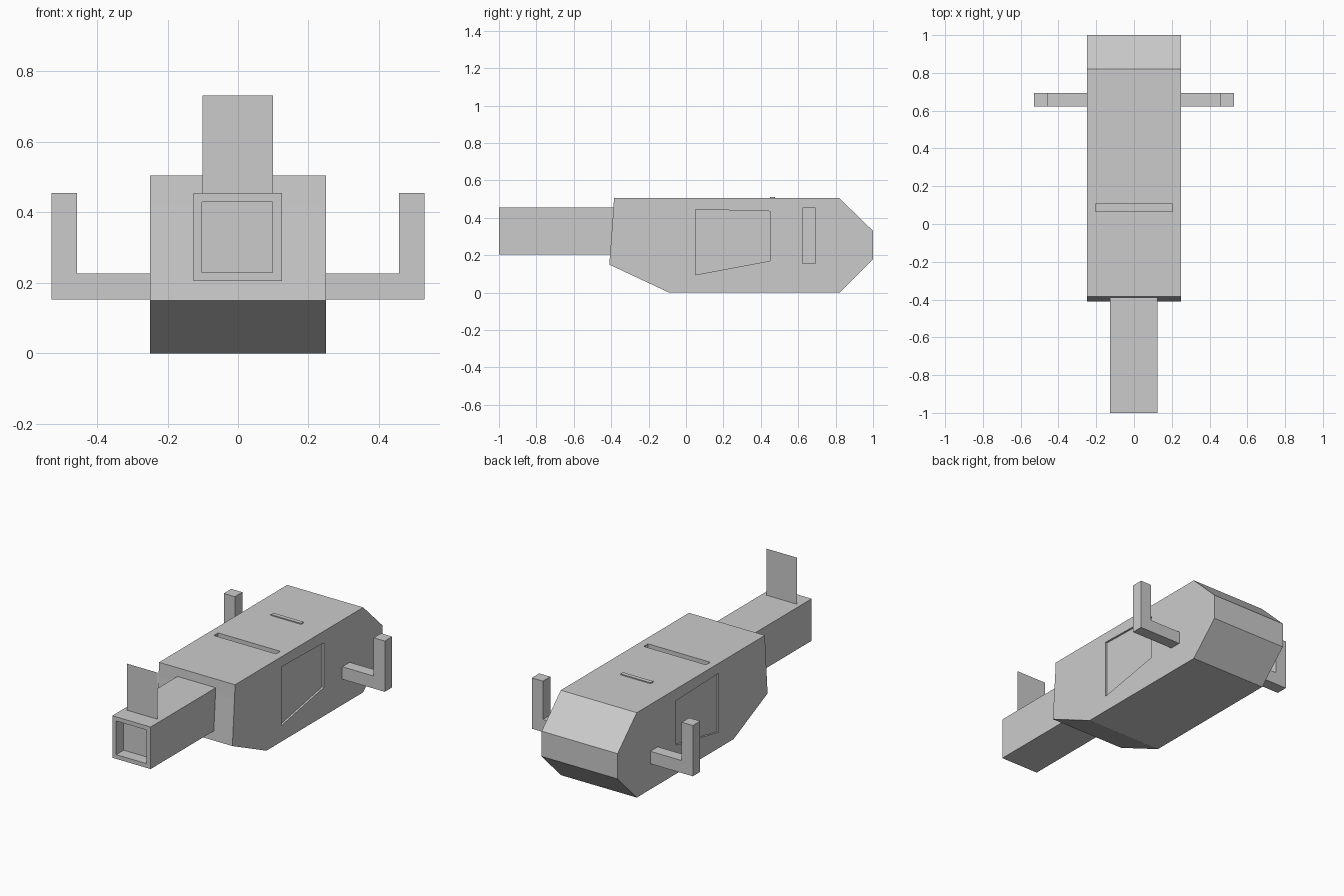
import bpy
from mathutils import Vector

if "Cube" in bpy.data.objects:
    bpy.data.objects.remove(bpy.data.objects["Cube"])


def prism(name, profile, axis, lo, hi):
    """Extrude a 2D profile along x (profile in y,z) or y (profile in x,z)."""
    def point(p, d):
        return (d, p[0], p[1]) if axis == "x" else (p[0], d, p[1])
    n = len(profile)
    verts = [point(p, lo) for p in profile] + [point(p, hi) for p in profile]
    faces = [tuple(range(n)), tuple(range(2 * n - 1, n - 1, -1))]
    faces += [(i, i + n, (i + 1) % n + n, (i + 1) % n) for i in range(n)]
    mesh = bpy.data.meshes.new(name)
    mesh.from_pydata(verts, [], faces)
    obj = bpy.data.objects.new(name, mesh)
    bpy.context.collection.objects.link(obj)
    # consistent outward normals
    bpy.context.view_layer.objects.active = obj
    bpy.ops.object.mode_set(mode="EDIT")
    bpy.ops.mesh.select_all(action="SELECT")
    bpy.ops.mesh.normals_make_consistent(inside=False)
    bpy.ops.object.mode_set(mode="OBJECT")
    return obj


def box(name, x0, x1, y0, y1, z0, z1):
    return prism(name, [(x0, z0), (x1, z0), (x1, z1), (x0, z1)], "y", y0, y1)


def cut(target, cutter):
    mod = target.modifiers.new("recess", "BOOLEAN")
    mod.operation = "DIFFERENCE"
    mod.solver = "EXACT"
    mod.object = cutter
    bpy.context.view_layer.objects.active = target
    bpy.ops.object.modifier_apply(modifier=mod.name)
    bpy.data.objects.remove(cutter)


# Main body with chamfered rear and sloped chin
body = prism("body", [(-0.385, 0.505), (0.82, 0.505), (1, 0.33), (1, 0.18),
                      (0.82, 0), (-0.09, 0), (-0.41, 0.15), (-0.39, 0.42)],
             "x", -0.25, 0.25)

# Slot across the top
cut(body, box("slot_cutter", -0.205, 0.205, 0.065, 0.105, 0.475, 0.6))

# Shallow side panels and upturned side handles
panel = [(0.05, 0.445), (0.45, 0.435), (0.45, 0.17), (0.05, 0.095)]
handle = [(0.24, 0.153), (0.53, 0.153), (0.53, 0.455),
          (0.457, 0.455), (0.457, 0.227), (0.24, 0.227)]
for side, s in (("right", 1), ("left", -1)):
    cut(body, prism("panel_cutter", panel, "x", s * 0.238, s * 0.3))
    prism(side + "_handle", [(s * x, z) for x, z in handle], "y", 0.623, 0.693)

# Raised strip on top
box("top_strip", -0.1, 0.1, 0.45, 0.475, 0.5, 0.511)

# Square front barrel with recessed mouth
barrel = box("front_barrel", -0.127, 0.125, -1, -0.38, 0.205, 0.455)
cut(barrel, box("mouth_cutter", -0.102, 0.098, -1.1, -0.93, 0.23, 0.43))

# Thin upright sight plate
mesh = bpy.data.meshes.new("sight_plate")
mesh.from_pydata([(-0.101, -0.897, 0.455), (0.099, -0.897, 0.455),
                  (0.099, -0.897, 0.732), (-0.101, -0.897, 0.732)],
                 [], [(0, 1, 2, 3)])
bpy.context.collection.objects.link(bpy.data.objects.new("sight_plate", mesh))
